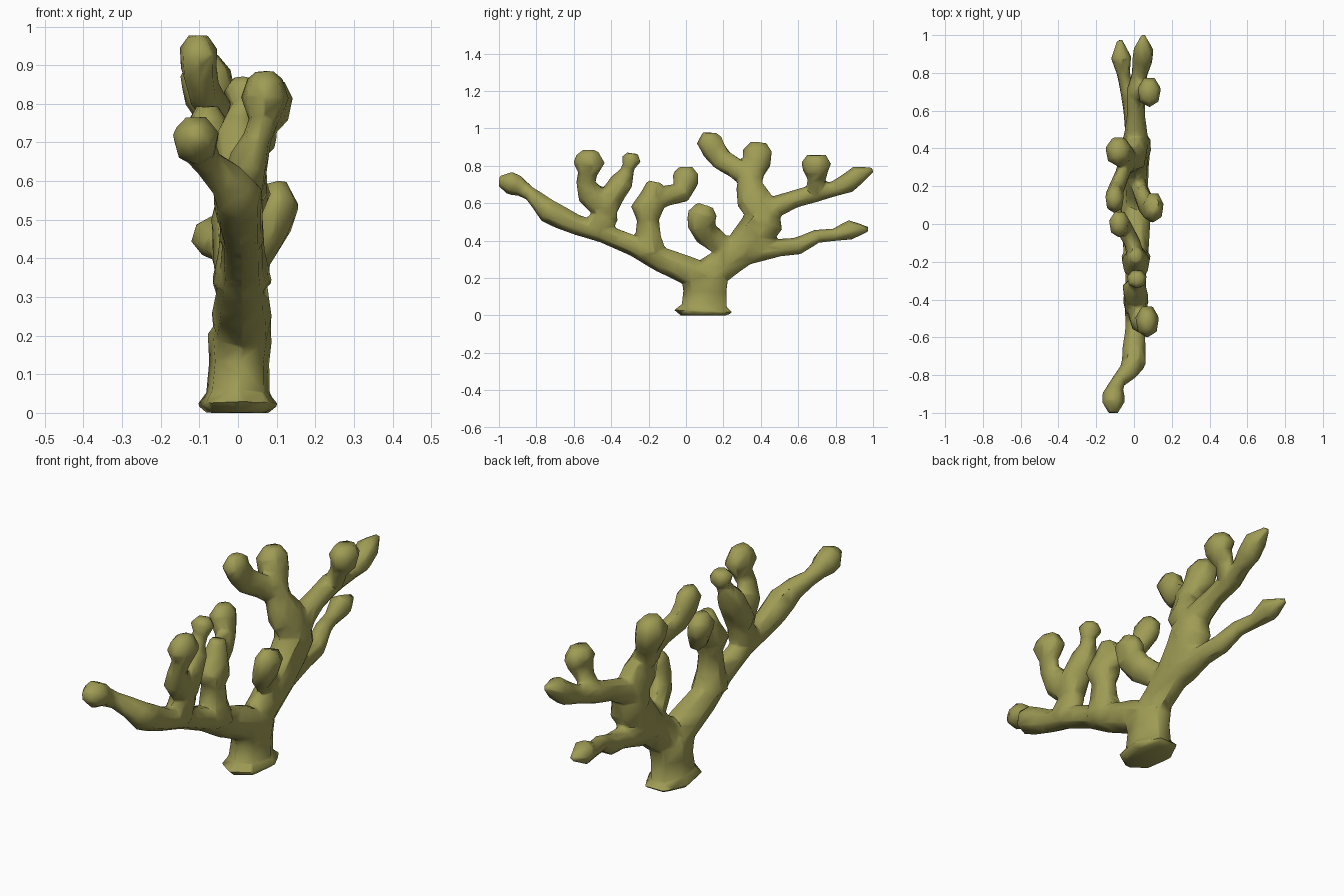
import bpy, bmesh, math
from mathutils import Vector

SIDES = 7
bm = bmesh.new()


def limb(points, flat=1.0):
    """Closed tube through (x, y, z, radius) points; flat squashes it along x."""
    pos = [Vector(p[:3]) for p in points]
    rings = []
    for i, p in enumerate(points):
        tangent = (pos[min(i + 1, len(pos) - 1)] - pos[max(i - 1, 0)]).normalized()
        side = Vector((1, 0, 0))
        side = (side - tangent * side.dot(tangent)).normalized()
        up = tangent.cross(side)
        ring = []
        for k in range(SIDES):
            a = 2 * math.pi * (k + 0.25) / SIDES
            off = side * math.cos(a) * flat + up * math.sin(a)
            ring.append(bm.verts.new(pos[i] + off * p[3] * 1.07))
        rings.append(ring)
    for a, b in zip(rings, rings[1:]):
        for k in range(SIDES):
            n = (k + 1) % SIDES
            bm.faces.new((a[k], a[n], b[n], b[k]))
    bm.faces.new(rings[0][::-1])
    bm.faces.new(rings[-1])


# Trunk with flared foot
limb([(0, .1, 0, .12), (0, .1, .022, .155), (0, .102, .05, .12), (.003, .107, .13, .113),
      (.005, .105, .2, .124), (.01, .1, .245, .07)], .66)

# Front main limb, with a swollen elbow and a bent-up tip
limb([(.01, .14, .19, .07), (.01, .02, .24, .075), (.01, -.14, .305, .065), (.01, -.28, .375, .053),
      (.01, -.45, .445, .05), (.005, -.58, .485, .052), (0, -.665, .525, .06), (0, -.735, .56, .062),
      (-.03, -.78, .605, .048), (-.08, -.83, .65, .036), (-.1, -.875, .68, .043),
      (-.108, -.905, .697, .056), (-.11, -.945, .713, .058), (-.11, -1, .72, .026)])
# Forked outer branch of the front limb
limb([(.01, -.48, .45, .08), (.01, -.43, .53, .07), (.015, -.44, .59, .075), (.03, -.515, .655, .067),
      (.05, -.535, .71, .05), (.065, -.525, .755, .05), (.07, -.515, .815, .084),
      (.07, -.525, .865, .06), (.07, -.525, .885, .03)], .72)
limb([(.01, -.43, .57, .065), (.01, -.385, .65, .062), (0, -.34, .715, .06), (.005, -.315, .765, .038),
      (.015, -.305, .795, .033), (.015, -.29, .835, .052), (.015, -.285, .867, .03)])
# Inner branch of the front limb, with a side knob
limb([(.01, -.19, .33, .09), (.01, -.2, .42, .068), (.01, -.2, .51, .058), (.01, -.205, .57, .085),
      (.01, -.18, .64, .06), (.01, -.165, .715, .038)], .85)
limb([(.01, -.18, .61, .06), (-.01, -.1, .64, .055), (-.05, -.025, .655, .055),
      (-.075, .0, .72, .069), (-.08, 0, .755, .068), (-.08, 0, .795, .035)], .75)

# Rear main limb rising to the crown
limb([(.01, .06, .19, .075), (.01, .17, .25, .085), (.01, .28, .335, .09), (.01, .36, .42, .1),
      (.01, .42, .5, .105), (.01, .415, .55, .09), (0, .36, .63, .09), (-.02, .34, .7, .068),
      (-.03, .335, .74, .06), (-.04, .31, .785, .048)], .72)
# Crown branches
limb([(-.03, .35, .73, .06), (-.06, .265, .79, .053), (-.09, .19, .835, .058), (-.102, .15, .89, .064),
      (-.103, .125, .94, .068), (-.103, .125, .978, .035)], .7)
limb([(-.03, .34, .7, .065), (-.05, .36, .77, .062), (-.072, .38, .82, .075), (-.085, .385, .88, .076),
      (-.088, .39, .925, .042)], .85)
# Upper rear branch with knob
limb([(.01, .38, .5, .08), (.01, .48, .58, .058), (.01, .58, .62, .046), (.01, .7, .655, .048),
      (.03, .79, .675, .04), (.045, .865, .705, .052), (.05, .92, .75, .05), (.05, 1, .78, .012)])
limb([(.02, .69, .65, .055), (.05, .7, .725, .046), (.08, .695, .775, .066), (.08, .7, .815, .078),
      (.08, .7, .858, .05)], .78)
# Lower rear branch
limb([(.01, .24, .31, .06), (0, .38, .345, .062), (0, .5, .36, .046), (-.01, .6, .37, .045),
      (-.035, .7, .422, .036), (-.055, .79, .43, .033), (-.068, .88, .456, .052), (-.075, .975, .462, .012)])
# Short inner stub
limb([(.01, .26, .33, .07), (.03, .18, .385, .058), (.06, .11, .44, .066), (.09, .085, .485, .073),
      (.105, .09, .545, .078), (.1, .105, .588, .045)], .66)

# Fuse all limbs into one skin
mesh = bpy.data.meshes.new("coral")
bm.to_mesh(mesh)
bm.free()
coral = bpy.data.objects.new("coral", mesh)
bpy.context.collection.objects.link(coral)
bpy.context.view_layer.objects.active = coral
coral.select_set(True)

fuse = coral.modifiers.new("fuse", 'REMESH')
fuse.mode = 'VOXEL'
fuse.voxel_size = 0.009
blend = coral.modifiers.new("blend", 'SMOOTH')
blend.factor = 0.5
blend.iterations = 2
reduce = coral.modifiers.new("reduce", 'DECIMATE')
reduce.ratio = 0.03
for name in ("fuse", "blend", "reduce"):
    bpy.ops.object.modifier_apply(modifier=name)

olive = bpy.data.materials.new("olive")
olive.diffuse_color = (0.345, 0.33, 0.09, 1)
coral.data.materials.clear()
coral.data.materials.append(olive)
bpy.ops.object.shade_smooth_by_angle(angle=math.radians(60))
